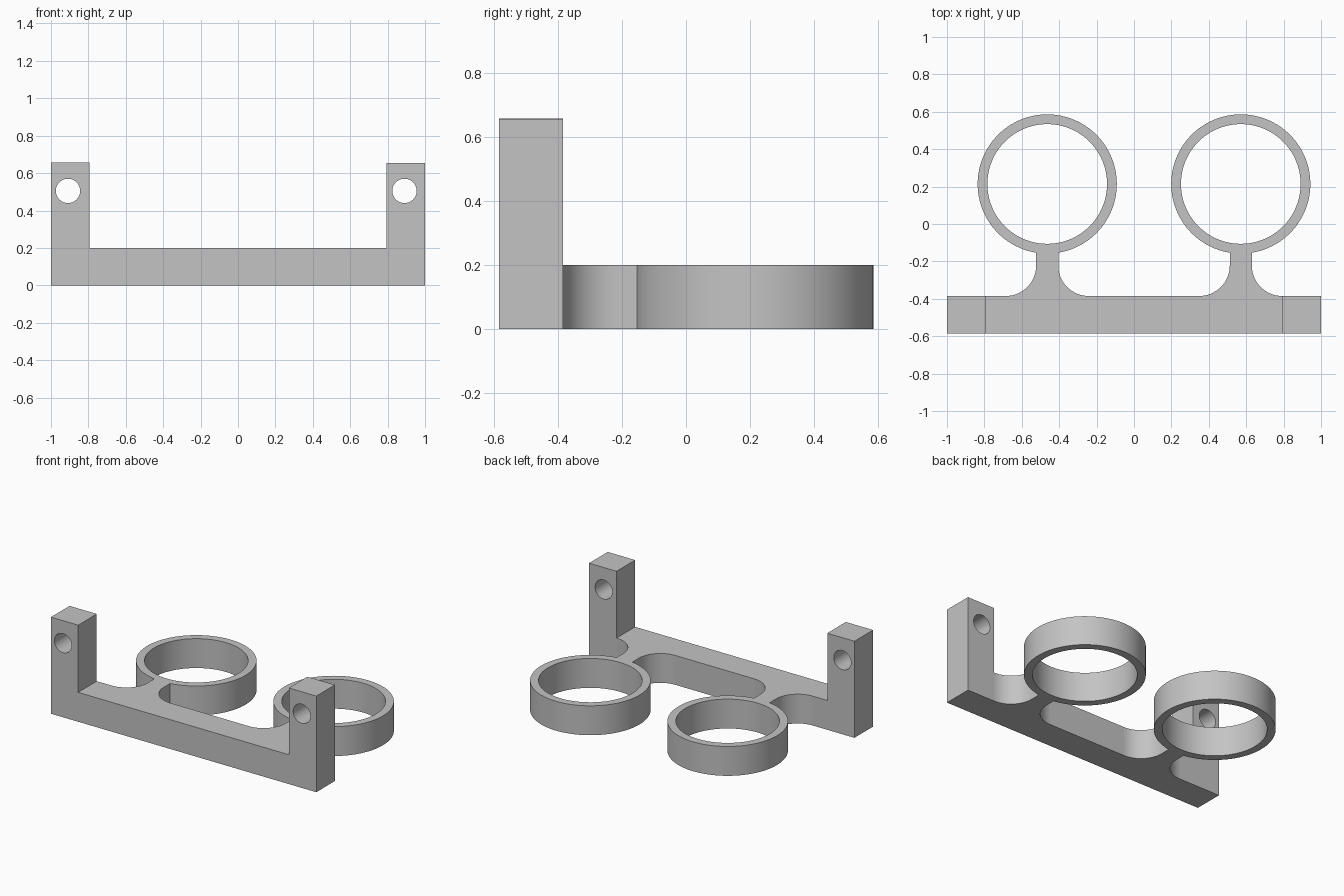
import bpy, bmesh
from math import pi, sin, cos, asin, radians
from mathutils import Matrix

cube = bpy.data.objects.get("Cube")
if cube:
    bpy.data.objects.remove(cube, do_unlink=True)

grey = bpy.data.materials.new("plain grey")
grey.use_nodes = True
colour = (0.55, 0.55, 0.55, 1)
grey.diffuse_color = colour
grey.node_tree.nodes["Principled BSDF"].inputs["Base Color"].default_value = colour

FRONT, BACK = -0.585, -0.385   # depth of the bar
BAR_H = 0.2


def arc(cx, cy, r, a0, a1, steps):
    """Points along an arc, angles in radians."""
    angles = [a0 + (a1 - a0) * i / steps for i in range(steps + 1)]
    return [(cx + r * cos(a), cy + r * sin(a)) for a in angles]


def prism(name, outline, depth, matrix=Matrix()):
    """Extrude a flat outline along its local z, then place it."""
    bm = bmesh.new()
    face = bm.faces.new([bm.verts.new((x, y, 0)) for x, y in outline])
    new = bmesh.ops.extrude_face_region(bm, geom=[face])["geom"]
    bmesh.ops.translate(bm, vec=(0, 0, depth),
                        verts=[v for v in new if isinstance(v, bmesh.types.BMVert)])
    bmesh.ops.transform(bm, matrix=matrix, verts=bm.verts)
    bmesh.ops.recalc_face_normals(bm, faces=bm.faces)
    mesh = bpy.data.meshes.new(name)
    bm.to_mesh(mesh)
    bm.free()
    mesh.materials.append(grey)
    obj = bpy.data.objects.new(name, mesh)
    bpy.context.collection.objects.link(obj)
    return obj


def activate(obj):
    bpy.ops.object.select_all(action="DESELECT")
    obj.select_set(True)
    bpy.context.view_layer.objects.active = obj


def cut(obj, cutter):
    """Subtract the cutter and discard it."""
    cutter.hide_render = True
    mod = obj.modifiers.new("hole", "BOOLEAN")
    mod.operation, mod.solver, mod.object = "DIFFERENCE", "EXACT", cutter
    activate(obj)
    bpy.ops.object.modifier_apply(modifier=mod.name)
    bpy.data.objects.remove(cutter, do_unlink=True)


def smooth(obj):
    activate(obj)
    bpy.ops.object.shade_smooth_by_angle(angle=radians(30))


# Bar with an upright post at each end, drawn from the front
upright = Matrix.Translation((0, BACK, 0)) @ Matrix.Rotation(pi / 2, 4, "X")
frame = prism("mounting_frame", [
    (-1, 0), (1, 0), (1, 0.655), (0.793, 0.655), (0.793, BAR_H),
    (-0.795, BAR_H), (-0.795, 0.658), (-1, 0.658)], BACK - FRONT, upright)

# Screw holes through the posts
for x in (-0.909, 0.89):
    hole = arc(x, 0.505, 0.065, 0, 2 * pi, 48)[:-1]
    cut(frame, prism("screw_hole_cutter", hole, 0.4,
                     Matrix.Translation((0, 0.1, 0)) @ upright))
smooth(frame)

# Ring holders on filleted necks
RING_Y, OUTER, INNER = 0.214, 0.372, 0.32
NECK, FILLET = 0.059, 0.163
spread = asin(NECK / OUTER)
for name, x in (("right_ring_holder", -0.464), ("left_ring_holder", 0.571)):
    side = NECK + FILLET
    outline = arc(x + side, BACK + FILLET, FILLET, -pi / 2, -pi, 16)
    outline += arc(x, RING_Y, OUTER, spread - pi / 2, 1.5 * pi - spread, 96)
    outline += arc(x - side, BACK + FILLET, FILLET, 0, -pi / 2, 16)
    holder = prism(name, outline, BAR_H)
    bore = arc(x, RING_Y, INNER, 0, 2 * pi, 96)[:-1]
    cut(holder, prism("bore_cutter", bore, 0.4, Matrix.Translation((0, 0, -0.1))))
    smooth(holder)
